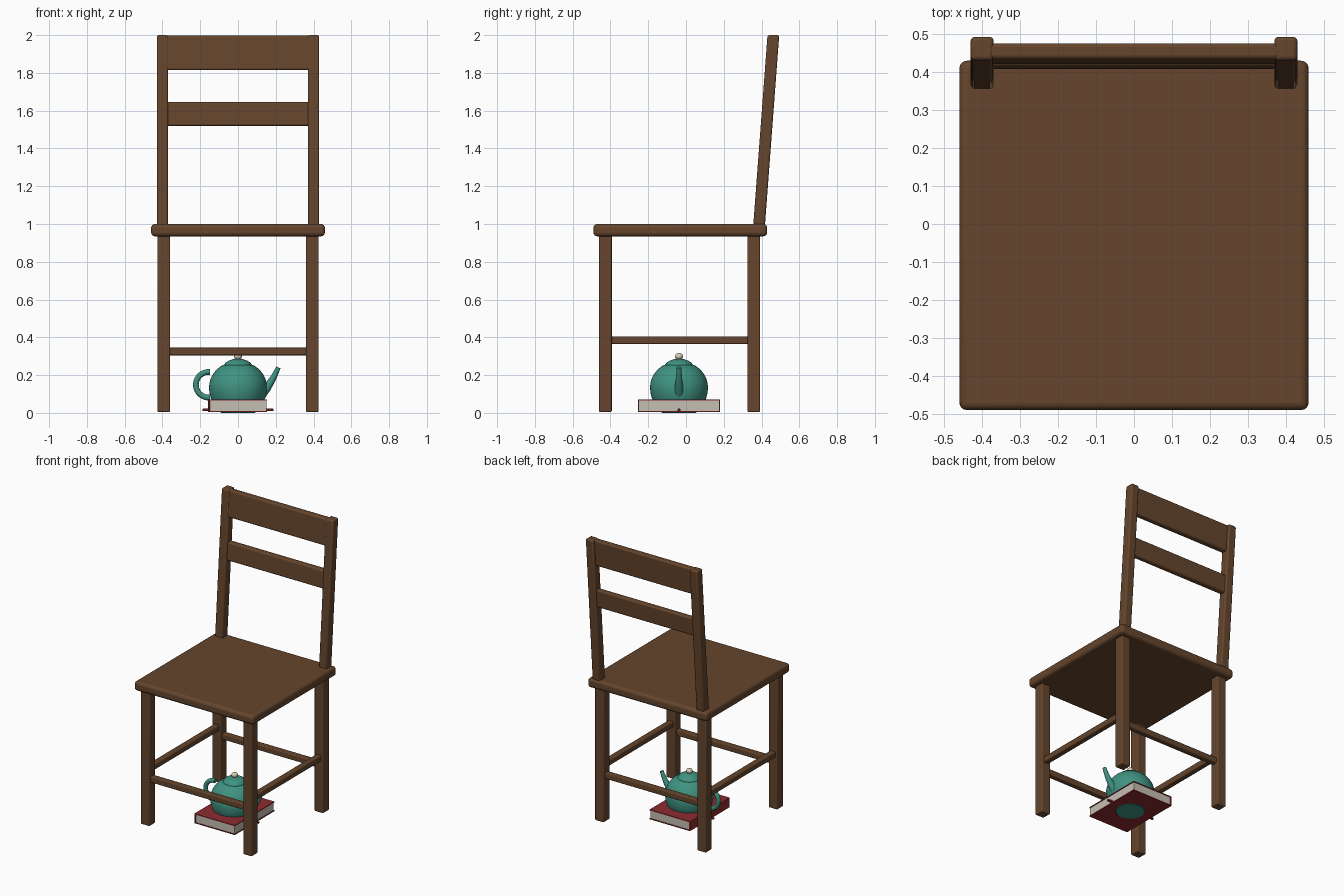
import bpy, math
from mathutils import Vector

if "Cube" in bpy.data.objects:
    bpy.data.objects.remove(bpy.data.objects["Cube"])


def mat(name, rgb):
    m = bpy.data.materials.new(name)
    m.diffuse_color = (*rgb, 1)
    m.use_nodes = True
    m.node_tree.nodes["Principled BSDF"].inputs["Base Color"].default_value = m.diffuse_color
    return m


WOOD = mat("wood", (0.13, 0.06, 0.026))
TEAL = mat("teal_glaze", (0.05, 0.29, 0.22))
CREAM = mat("cream", (0.68, 0.60, 0.46))
RED = mat("red_cover", (0.27, 0.025, 0.03))
PAPER = mat("paper", (0.55, 0.52, 0.44))


def smooth(o, angle=35):
    bpy.ops.object.select_all(action='DESELECT')
    o.select_set(True)
    bpy.context.view_layer.objects.active = o
    bpy.ops.object.shade_smooth_by_angle(angle=math.radians(angle))


def box(name, x, y, z, material, bevel=0.0, lean=0.0, segments=3):
    """Box from (min, max) ranges; lean shears y along z."""
    bpy.ops.mesh.primitive_cube_add(size=1)
    o = bpy.context.object
    o.name = name
    for v in o.data.vertices:
        p = [r[0] + (c + 0.5) * (r[1] - r[0]) for r, c in zip((x, y, z), v.co)]
        p[1] += lean * (p[2] - z[0])
        v.co = p
    o.data.materials.append(material)
    if bevel:
        b = o.modifiers.new("bevel", 'BEVEL')
        b.width, b.segments = bevel, segments
        smooth(o)
    return o


def lathe(name, profile, centre, material, steps=48):
    """Revolve (radius, z) points about the vertical axis."""
    verts, faces = [], []
    n = len(profile)
    for i in range(steps):
        a = 2 * math.pi * i / steps
        verts += [(centre[0] + r * math.cos(a), centre[1] + r * math.sin(a), z) for r, z in profile]
    for i in range(steps):
        j = (i + 1) % steps
        faces += [(i * n + k, j * n + k, j * n + k + 1, i * n + k + 1) for k in range(n - 1)]
    faces.append([i * n for i in reversed(range(steps))])
    faces.append([i * n + n - 1 for i in range(steps)])
    me = bpy.data.meshes.new(name)
    me.from_pydata(verts, [], faces)
    me.materials.append(material)
    o = bpy.data.objects.new(name, me)
    bpy.context.collection.objects.link(o)
    smooth(o)
    return o


def tube(name, points, radii, material):
    """Round tapered tube along a path."""
    cu = bpy.data.curves.new(name, 'CURVE')
    cu.dimensions = '3D'
    cu.bevel_depth, cu.bevel_resolution = 1.0, 4
    cu.use_fill_caps = True
    s = cu.splines.new('POLY')
    s.points.add(len(points) - 1)
    s.use_smooth = True
    for p, co, r in zip(s.points, points, radii):
        p.co = (*co, 1)
        p.radius = r
    cu.materials.append(material)
    o = bpy.data.objects.new(name, cu)
    bpy.context.collection.objects.link(o)
    return o


# Chair seat
box("seat", (-0.46, 0.46), (-0.49, 0.43), (0.935, 1.0), WOOD, 0.02, segments=4)

# Legs, leaning back posts and side stretchers on both sides
LEAN = 0.075
for side, s in (("left", -1), ("right", 1)):
    lx = sorted((s * 0.36, s * 0.427))
    box(side + "_front_leg", lx, (-0.46, -0.393), (0.005, 0.95), WOOD, 0.006)
    box(side + "_back_leg", lx, (0.325, 0.392), (0.005, 0.95), WOOD, 0.006)
    box(side + "_back_post", sorted((s * 0.37, s * 0.43)), (0.355, 0.417), (0.98, 2.0), WOOD, 0.01, LEAN)
    box(side + "_stretcher", sorted((s * 0.373, s * 0.413)), (-0.42, 0.35), (0.365, 0.405), WOOD, 0.006)

# Front and back stretchers
for name, y in (("front_stretcher", -0.427), ("back_stretcher", 0.358)):
    box(name, (-0.39, 0.39), (y - 0.02, y + 0.02), (0.305, 0.345), WOOD, 0.006)

# Back rails
box("top_rail", (-0.395, 0.395), (0.421, 0.463), (1.815, 1.998), WOOD, 0.01, LEAN)
box("lower_rail", (-0.395, 0.395), (0.407, 0.447), (1.52, 1.645), WOOD, 0.01, LEAN)

# Book: covers, spine, pages and ribbon
CY = -0.037
box("book_pages", (-0.15, 0.15), (CY - 0.214, CY + 0.214), (0.01, 0.066), PAPER)
for name, z in (("book_bottom_cover", 0.004), ("book_top_cover", 0.065)):
    box(name, (-0.157, 0.154), (CY - 0.218, CY + 0.218), (z, z + 0.006), RED)
box("book_spine", (-0.158, -0.149), (CY - 0.218, CY + 0.218), (0.004, 0.071), RED, 0.002)
box("book_ribbon", (-0.188, 0.188), (CY - 0.008, CY + 0.008), (0.01, 0.022), RED, 0.003)

# Teapot body: rounded profile with a flat foot
body = []
for i in range(21):
    t = math.radians(-54 + i * (54 + 58) / 20)
    h = 0.167 if t < 0 else 0.139
    body.append((0.153 * math.cos(t), 0.135 + h * math.sin(t)))
body.append((0.001, 0.255))
lathe("teapot_body", body, (0, CY), TEAL)

# Lid and knob
lid = [(0.072, 0.245), (0.074, 0.252), (0.072, 0.258), (0.063, 0.268), (0.048, 0.277),
       (0.028, 0.284), (0.001, 0.287)]
lathe("teapot_lid", lid, (0, CY), TEAL)
knob = [(max(0.001, 0.021 * math.cos(a)), 0.299 + 0.018 * math.sin(a))
        for a in [math.radians(-90 + 15 * i) for i in range(13)]]
lathe("lid_knob", knob, (0, CY), CREAM, 24)

# Spout and handle
tube("teapot_spout", [(0.115, CY, 0.085), (0.155, CY, 0.135), (0.19, CY, 0.19), (0.214, CY, 0.241)],
     (0.026, 0.022, 0.016, 0.012), TEAL)
arc = [math.radians(85 + i * 190 / 20) for i in range(21)]
tube("teapot_handle", [(-0.155 + 0.068 * math.cos(a), CY, 0.149 + 0.068 * math.sin(a)) for a in arc],
     [0.015] * 21, TEAL)
